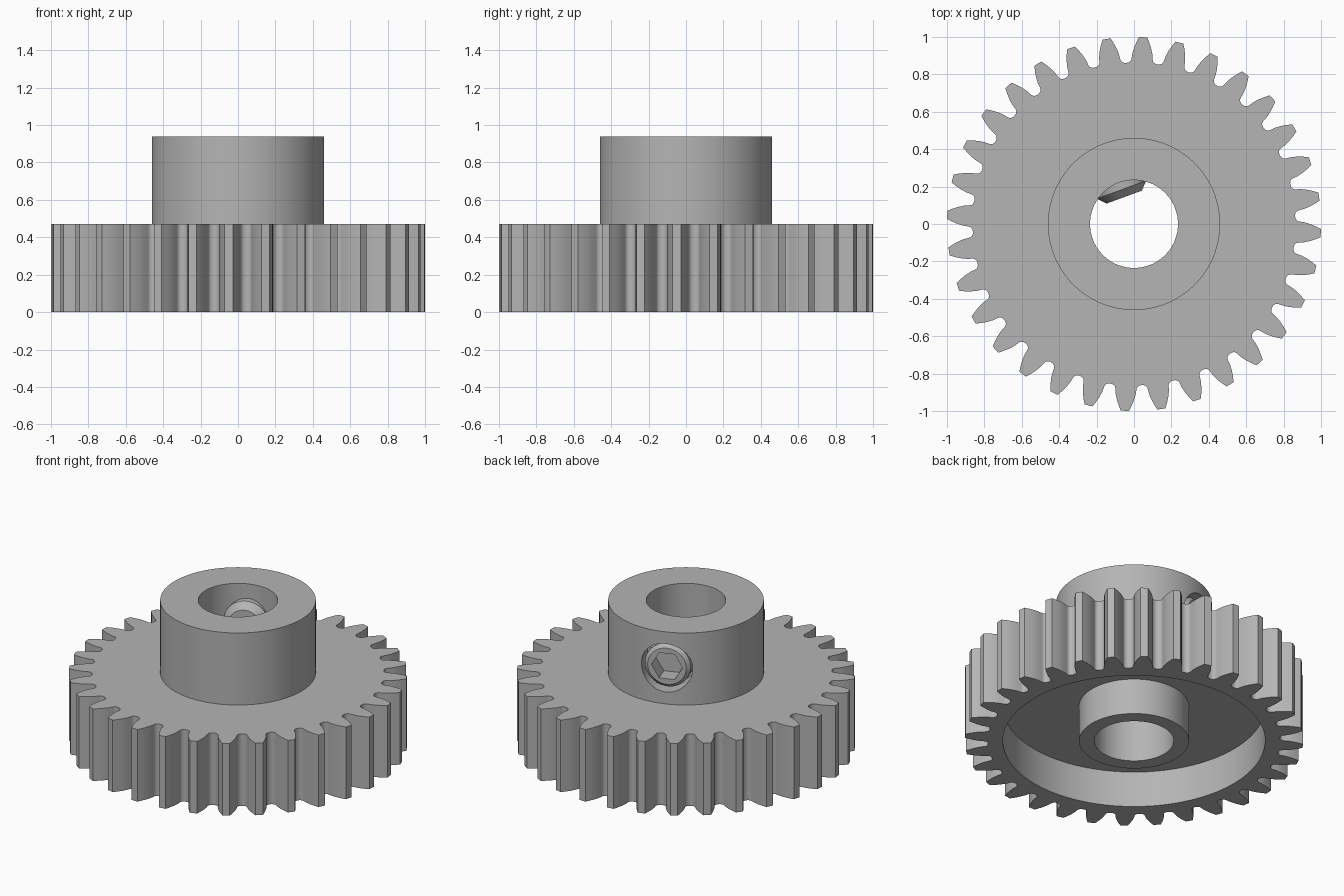
import bpy, bmesh, math
from math import pi, cos, sin, tan, acos, radians
from mathutils import Matrix, Vector

default = bpy.data.objects.get("Cube")
if default:
    bpy.data.objects.remove(default)

steel = bpy.data.materials.new("grey_steel")
steel.use_nodes = True
grey = (0.46, 0.46, 0.46, 1)
steel.diffuse_color = grey
steel.node_tree.nodes["Principled BSDF"].inputs["Base Color"].default_value = grey


def circle(radius, z, count, start=0.0):
    return [(radius * cos(start + 2 * pi * i / count),
             radius * sin(start + 2 * pi * i / count), z) for i in range(count)]


def hexagon(radius, z, count):
    """Hexagon sampled with the same number of points as a circle."""
    inner = radius * cos(pi / 6)
    points = []
    for i in range(count):
        a = 2 * pi * i / count
        r = inner / cos(a % (pi / 3) - pi / 6)
        points.append((r * cos(a), r * sin(a), z))
    return points


def loft(name, rings, closed):
    """Skin a run of matching rings; cap the ends unless the run closes."""
    bm = bmesh.new()
    loops = [[bm.verts.new(p) for p in ring] for ring in rings]
    pairs = list(zip(loops, loops[1:]))
    if closed:
        pairs.append((loops[-1], loops[0]))
    else:
        bm.faces.new(loops[0])
        bm.faces.new(loops[-1])
    for a, b in pairs:
        for i in range(len(a)):
            j = (i + 1) % len(a)
            bm.faces.new((a[i], a[j], b[j], b[i]))
    bmesh.ops.recalc_face_normals(bm, faces=bm.faces)
    mesh = bpy.data.meshes.new(name)
    bm.to_mesh(mesh)
    bm.free()
    mesh.materials.append(steel)
    obj = bpy.data.objects.new(name, mesh)
    bpy.context.collection.objects.link(obj)
    return obj


def activate(obj):
    bpy.ops.object.select_all(action='DESELECT')
    obj.select_set(True)
    bpy.context.view_layer.objects.active = obj


# Involute tooth outline
TEETH = 32
PITCH = 2 * pi / TEETH
TIP_R, ROOT_R = 1.0, 0.862
PITCH_R = TIP_R * TEETH / (TEETH + 2)
BASE_R = PITCH_R * cos(radians(20))


def involute(angle):
    return tan(angle) - angle


def half_angle(r):
    return PITCH / 4 + involute(radians(20)) - involute(acos(min(1, BASE_R / r)))


base_half = half_angle(BASE_R)
side = []
for step in range(4, 0, -1):          # rounded root
    t = step * pi / 8
    side.append((base_half + (PITCH / 2 - base_half) * (1 - cos(t)),
                 BASE_R - (BASE_R - ROOT_R) * sin(t)))
for step in range(5):                 # flank up to the tip
    r = BASE_R + (TIP_R - BASE_R) * step / 4
    side.append((half_angle(r), r))
tooth = [(-a, r) for a, r in side] + [(a, r) for a, r in reversed(side[1:])]
COUNT = TEETH * len(tooth)
FIRST = -PITCH / 4


def gear_ring(z):
    return [(r * cos(FIRST + k * PITCH + a), r * sin(FIRST + k * PITCH + a), z)
            for k in range(TEETH) for a, r in tooth]


def ring(r, z):
    return circle(r, z, COUNT, FIRST - PITCH / 2)


# Gear with hub, bore and recessed underside
TOP, DISC, WEB = 0.94, 0.47, 0.235
gear = loft("gear_with_hub", [
    ring(0.235, TOP), ring(0.46, TOP), ring(0.46, DISC),
    gear_ring(DISC), gear_ring(0),
    ring(0.775, 0), ring(0.775, WEB), ring(0.325, WEB), ring(0.325, 0),
    ring(0.235, 0)], closed=True)

# Set screw axis: radial, at mid height of the hub
axis = Vector((-sin(radians(20)), cos(radians(20)), 0))
place = Matrix.Translation((0, 0, 0.705)) @ axis.to_track_quat('Z', 'Y').to_matrix().to_4x4()

# Screw hole in the hub wall
cutter = loft("screw_hole_cutter", [circle(0.157, 0.3, 64), circle(0.157, 0.6, 64)], closed=False)
cutter.matrix_world = place
cutter.hide_render = True
hole = gear.modifiers.new("screw_hole", 'BOOLEAN')
hole.operation = 'DIFFERENCE'
hole.solver = 'EXACT'
hole.object = cutter
activate(gear)
bpy.ops.object.modifier_apply(modifier=hole.name)
bpy.data.objects.remove(cutter)

# Set screw: chamfered tip, chamfered head and hexagonal socket
N = 48
screw = loft("set_screw", [
    circle(0.1, 0.153, N), circle(0.14, 0.195, N),
    circle(0.14, 0.415, N), circle(0.118, 0.435, N),
    hexagon(0.095, 0.435, N), hexagon(0.095, 0.33, N)], closed=False)
screw.matrix_world = place

for part in (gear, screw):
    activate(part)
    bpy.ops.object.shade_smooth_by_angle(angle=radians(30))
